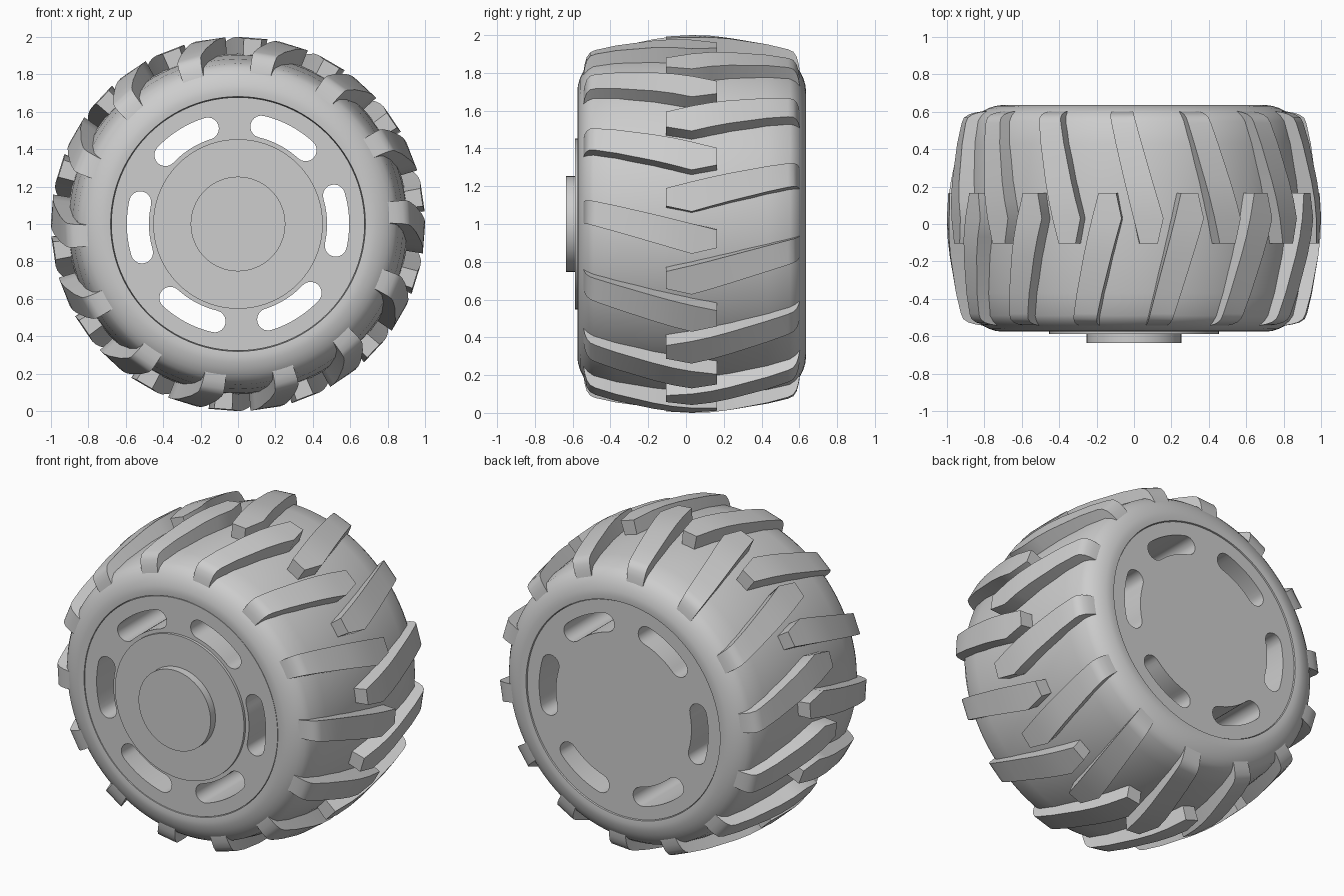
import bpy, bmesh
from math import sin, cos, radians, pi
from mathutils import Vector

MID_Y = 0.03      # middle plane of the tyre
LUGS = 14         # lugs in each tread row

cube = bpy.data.objects.get("Cube")
if cube:
    bpy.data.objects.remove(cube, do_unlink=True)

grey = bpy.data.materials.new("plain_grey")
grey.use_nodes = True
grey.diffuse_color = (0.61, 0.61, 0.61, 1)
grey.node_tree.nodes["Principled BSDF"].inputs["Base Color"].default_value = (0.61, 0.61, 0.61, 1)


def wheel_point(r, angle, y):
    """Point at a radius and clockwise angle from the top of the wheel."""
    return Vector((r * sin(angle), y, 1 + r * cos(angle)))


def add_mesh(name, bm, smooth_angle=30):
    bmesh.ops.recalc_face_normals(bm, faces=bm.faces)
    mesh = bpy.data.meshes.new(name)
    bm.to_mesh(mesh)
    bm.free()
    mesh.materials.append(grey)
    obj = bpy.data.objects.new(name, mesh)
    bpy.context.collection.objects.link(obj)
    bpy.ops.object.select_all(action='DESELECT')
    obj.select_set(True)
    bpy.context.view_layer.objects.active = obj
    bpy.ops.object.shade_smooth_by_angle(angle=radians(smooth_angle))
    return obj


def revolve(name, profile, segments=96, closed=False):
    """Spin (y, radius) points about the axle."""
    bm = bmesh.new()
    rings = [[bm.verts.new(wheel_point(r, 2 * pi * i / segments, y)) for i in range(segments)]
             for y, r in profile]
    pairs = list(zip(rings, rings[1:]))
    if closed:
        pairs.append((rings[-1], rings[0]))
    else:
        bm.faces.new(rings[0])
        bm.faces.new(rings[-1])
    for a, b in pairs:
        for i in range(segments):
            j = (i + 1) % segments
            bm.faces.new((a[i], a[j], b[j], b[i]))
    return add_mesh(name, bm)


# Tyre body: rounded carcass, the half profile mirrored about its middle
half = [(0.52, 0.672), (0.602, 0.681), (0.605, 0.71), (0.601, 0.74), (0.59, 0.775),
        (0.573, 0.808), (0.55, 0.836), (0.52, 0.857), (0.4, 0.882), (0.2, 0.903)]
profile = ([(MID_Y - d, r) for d, r in half] + [(MID_Y, 0.91)]
           + [(MID_Y + d, r) for d, r in reversed(half)])
revolve("tyre_body", profile, closed=True)

# Tread lugs: distance from the middle, top radius, bottom radius
stations = [(-0.135, 0.993, 0.86), (0, 1.0, 0.86), (0.1, 0.997, 0.86), (0.2, 0.986, 0.85),
            (0.4, 0.952, 0.83), (0.51, 0.925, 0.8), (0.538, 0.912, 0.79),
            (0.556, 0.885, 0.77), (0.566, 0.85, 0.76), (0.574, 0.8, 0.75)]


def add_lug(bm, turn, side):
    rows = []
    for d, top, low in stations:
        left = radians(-13 - 14.4 * d) + turn
        # the trailing edge is clipped near the inner tip
        right = radians(-3.8 - 16.4 * d if d >= 0 else -3.8 + 12.6 * d) + turn
        y = MID_Y + side * d
        rows.append([bm.verts.new(wheel_point(r, a, y))
                     for r, a in ((low, left), (top, left), (top, right), (low, right))])
    bm.faces.new(rows[0])
    bm.faces.new(rows[-1])
    for a, b in zip(rows, rows[1:]):
        for i in range(4):
            j = (i + 1) % 4
            bm.faces.new((a[i], a[j], b[j], b[i]))


step = 2 * pi / LUGS
for name, side, offset in (("front_tread_lugs", -1, 0), ("back_tread_lugs", 1, step / 2)):
    bm = bmesh.new()
    for k in range(LUGS):
        add_lug(bm, k * step + offset, side)
    add_mesh(name, bm, smooth_angle=40)

# Hub: filled outline with six curved slots running right through
outline = bpy.data.curves.new("hub_outline", 'CURVE')
outline.dimensions = '2D'
outline.fill_mode = 'BOTH'
outline.extrude = 0.5975


def add_loop(points):
    spline = outline.splines.new('POLY')
    spline.points.add(len(points) - 1)
    for p, (x, y) in zip(spline.points, points):
        p.co = (x, y, 0, 1)
    spline.use_cyclic_u = True


def slot(center, spread=radians(14.5), radius=0.535, w=0.059, n=10):
    points = []
    for end in (1, -1):
        # long edge, then the round end
        for i in range(n):
            a = center + end * spread * (2 * i / n - 1)
            r = radius + end * w
            points.append((r * cos(a), r * sin(a)))
        tip = center + end * spread
        for i in range(n):
            b = tip + (0 if end > 0 else pi) + pi * i / n
            points.append((radius * cos(tip) + w * cos(b), radius * sin(tip) + w * sin(b)))
    return points


add_loop([(0.677 * cos(2 * pi * i / 96), 0.677 * sin(2 * pi * i / 96)) for i in range(96)])
for k in range(6):
    add_loop(slot(radians(2 + 60 * k)))

temp = bpy.data.objects.new("hub_outline", outline)
bpy.context.collection.objects.link(temp)
evaluated = temp.evaluated_get(bpy.context.evaluated_depsgraph_get())
hub_mesh = bpy.data.meshes.new_from_object(evaluated)
bm = bmesh.new()
bm.from_mesh(hub_mesh)
bpy.data.objects.remove(temp, do_unlink=True)
bmesh.ops.remove_doubles(bm, verts=bm.verts, dist=0.0001)
hub = add_mesh("hub_disc", bm)
hub.rotation_euler.x = pi / 2
hub.location = (0, 0.0275, 1)

# Raised plate and axle cap on the front
revolve("hub_plate", [(-0.55, 0.453), (-0.587, 0.453)])
revolve("axle_cap", [(-0.57, 0.253), (-0.636, 0.253)], segments=64)
